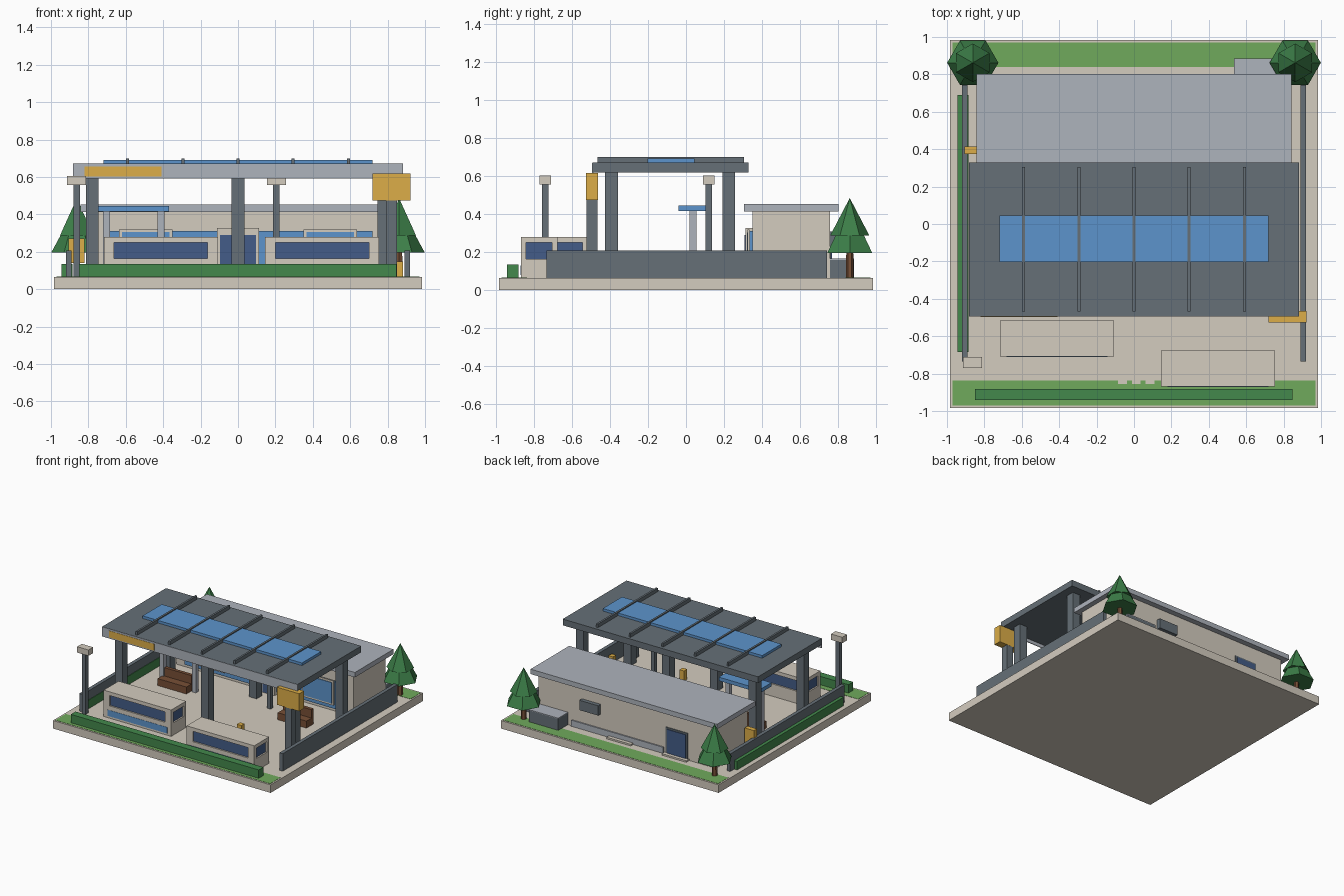
import bpy
from math import pi

cube = bpy.data.objects.get("Cube")
if cube:
    bpy.data.objects.remove(cube, do_unlink=True)


def material(name, hexcode):
    """Flat colour from an sRGB hex code, stored as linear values."""
    srgb = [c / 255 for c in bytes.fromhex(hexcode)]
    colour = [((c + .055) / 1.055) ** 2.4 for c in srgb] + [1]
    mat = bpy.data.materials.new(name)
    mat.use_nodes = True
    mat.diffuse_color = colour
    mat.node_tree.nodes["Principled BSDF"].inputs["Base Color"].default_value = colour
    return mat


beige = material("warm beige", "d4ccbf")
slate = material("slate grey", "667077")
grey = material("light grey", "aeb3bc")
blue = material("panel blue", "5c94cc")
navy = material("glass navy", "445c88")
lawn_green = material("lawn green", "70aa5c")
leaf_green = material("leaf green", "43884c")
tree_green = material("tree green", "3c7e48")
yellow = material("sign yellow", "dcae48")
brown = material("wood brown", "774f36")

GROUND = .065


def box(name, mat, xs, ys, zs):
    """Box between the given limits on each axis."""
    spans = (xs, ys, zs)
    bpy.ops.mesh.primitive_cube_add(size=1, location=[sum(s) / 2 for s in spans])
    ob = bpy.context.object
    ob.name = name
    ob.scale = [max(s) - min(s) for s in spans]
    bpy.ops.object.transform_apply(location=False, rotation=False, scale=True)
    ob.data.materials.append(mat)


def block(name, mat, x, y, w, d, zs):
    """Box around a centre, with half sizes w and d."""
    box(name, mat, (x - w, x + w), (y - d, y + d), zs)


def post(name, mat, x, y, half, top):
    block(name, mat, x, y, half, half, (GROUND, top))


def cone(name, mat, x, y, radius, tip, zs, turn=0):
    bpy.ops.mesh.primitive_cone_add(
        vertices=6, radius1=radius, radius2=tip, depth=zs[1] - zs[0],
        location=(x, y, sum(zs) / 2), rotation=(0, 0, turn))
    ob = bpy.context.object
    ob.name = name
    ob.data.materials.append(mat)


# Ground, lawns, paving and hedges
box("base_slab", beige, (-.983, .983), (-.983, .983), (0, GROUND))
box("front_lawn", lawn_green, (-.97, .97), (-.97, -.837), (GROUND, .067))
box("back_lawn", lawn_green, (-.97, .97), (.84, .97), (GROUND, .067))
for i in range(3):
    x = -.085 + i * .073
    box("stepping_slab", beige, (x, x + .048), (-.855, -.8), (GROUND, .069))
box("front_hedge", leaf_green, (-.85, .847), (-.942, -.882), (GROUND, .135))
box("side_hedge", leaf_green, (-.945, -.885), (-.685, .69), (GROUND, .135))

# Boundary walls
for side in (-1, 1):
    box("side_wall", slate, (side * .889, side * .919), (-.735, .742), (GROUND, .208))
box("wall_cabinet", yellow, (-.905, -.82), (.375, .415), (.14, .27))

# Canopy with columns, fascia and roof panels
box("canopy_roof", slate, (-.882, .882), (-.492, .33), (.62, .671))
box("canopy_fascia", grey, (-.882, .882), (-.494, -.488), (.592, .67))
box("fascia_sign", yellow, (-.82, -.41), (-.496, -.494), (.602, .656))
for x in (-.78, 0, .78):
    for y in (-.392, .225):
        post("canopy_column", slate, x, y, .034, .63)
box("roof_panel", blue, (-.72, .72), (-.203, .045), (.671, .692))
for i in range(-2, 3):
    block("roof_rib", slate, i * .295, -.081, .008, .386, (.671, .7))

# Pole sign
post("sign_pole", slate, .82, -.495, .03, .475)
box("pole_sign", yellow, (.72, .921), (-.526, -.464), (.475, .618))

# Lamps
for x, y in ((-.863, -.74), (.205, .12)):
    post("lamp_post", slate, x, y, .017, .56)
    block("lamp_head", beige, x, y, .051, .03, (.557, .605))

# Kiosks: glass core recessed between sill, corner posts and roof
for x, y in ((-.412, -.613), (.45, -.773)):
    w, d, sill, head = .305, .096, .165, .25
    block("kiosk_base", beige, x, y, w, d, (GROUND, sill))
    block("kiosk_glass", navy, x, y, w - .012, d - .012, (sill, head))
    block("kiosk_roof", beige, x, y, w, d, (head, .28))
    for sx in (-1, 1):
        for sy in (-1, 1):
            block("kiosk_corner", beige, x + sx * (w - .0275), y + sy * (d - .014),
                  .0275, .014, (sill, head))
    box("kiosk_stripe", blue, (x - .27, x + .27), (y - d - .002, y - d), (.08, .13))

# Rear building
box("building_walls", beige, (-.8, .8), (.35, .757), (GROUND, .415))
box("building_roof", grey, (-.842, .842), (.305, .802), (.413, .453))
box("shop_glazing", blue, (-.72, .72), (.335, .35), (.09, .312))
for s in (-1, 1):
    box("window_frame", beige, (s * .35, s * .635), (.325, .335), (.12, .32))
    box("window_pane", blue, (s * .365, s * .62), (.32, .325), (.135, .305))
    box("door_leaf", navy, (s * .008, s * .095), (.307, .312), (.07, .29))
box("door_frame", beige, (-.112, .112), (.312, .35), (GROUND, .328))

# Back of the building
box("back_plinth", grey, (-.33, .5), (.757, .767), (GROUND, .115))
for x in (.05, -.45):
    block("back_step", beige, x, .777, .11, .02, (GROUND, .078))
box("back_door_frame", slate, (-.55, -.35), (.757, .764), (GROUND, .285))
box("back_door", navy, (-.535, -.365), (.764, .769), (.07, .272))
box("wall_vent", slate, (.24, .41), (.757, .79), (.23, .31))
box("storage_bin", slate, (.535, .8), (.757, .885), (GROUND, .16))
box("storage_bin_lid", grey, (.535, .8), (.757, .885), (.16, .166))

# Shelter roof on posts
box("shelter_roof", blue, (-.745, -.37), (-.04, .105), (.416, .446))
for x in (-.703, -.412):
    post("shelter_post", grey, x, .037, .018, .42)

# Benches with solid bases
for x, y in ((-.57, .01), (.5, .03)):
    block("bench_seat", brown, x, y, .13, .047, (GROUND, .122))
    block("bench_back", brown, x, y + .033, .13, .014, (.122, .19))

# Bollards
for x, y in ((.29, -.38), (.862, -.28)):
    post("bollard", yellow, x, y, .02, .147)

# Trees: hexagonal tiers with a point towards each side
for x in (-.862, .862):
    y = .862
    cone("tree_trunk", brown, x, y, .021, .018, (GROUND, .21))
    cone("tree_lower_tier", tree_green, x, y, .137, .02, (.195, .41), pi / 2)
    cone("tree_upper_tier", tree_green, x, y, .103, 0, (.288, .485), pi / 3 * 2)
